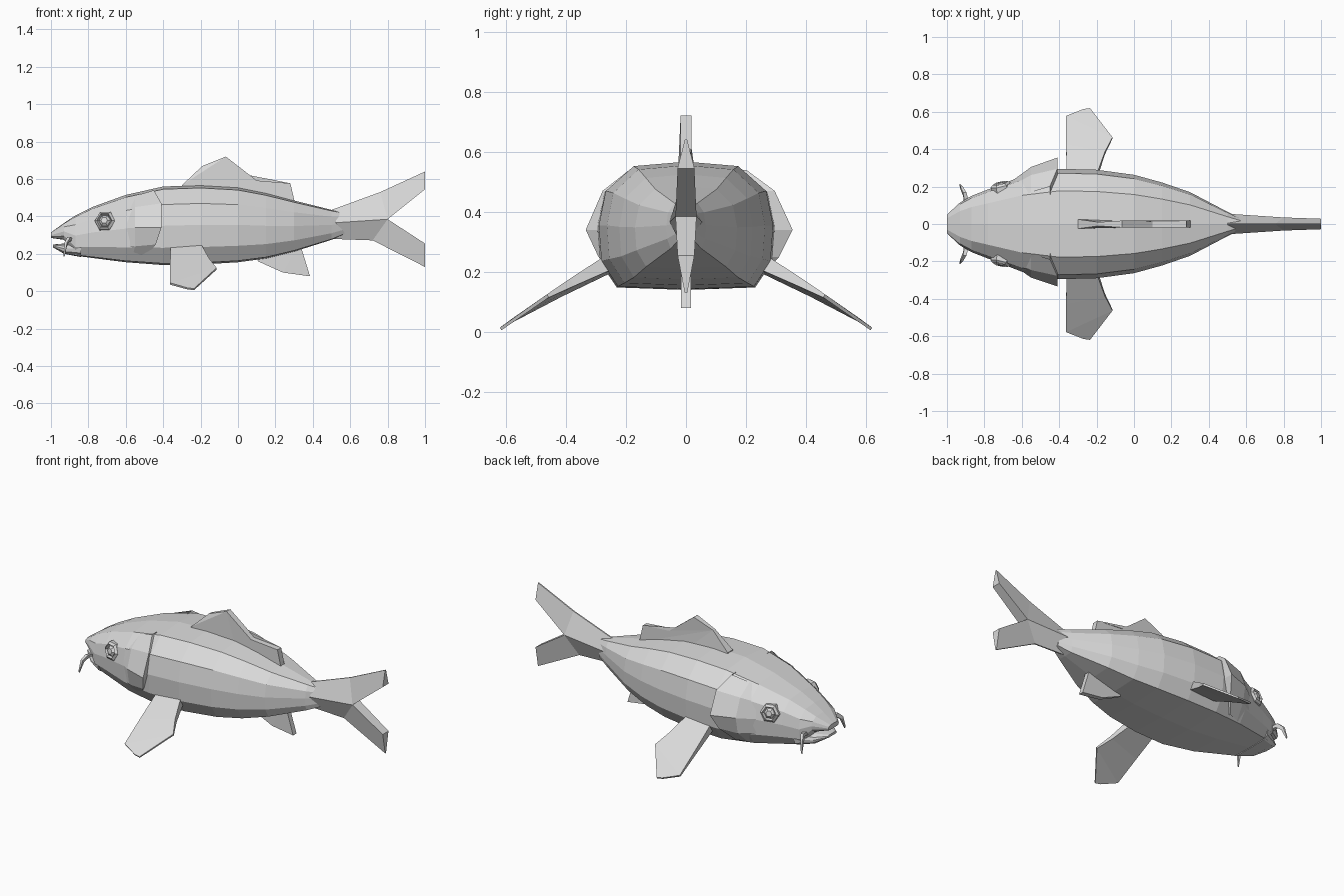
import bpy, bmesh, math
from mathutils import Vector, Matrix

cube = bpy.data.objects.get("Cube")
if cube:
    bpy.data.objects.remove(cube, do_unlink=True)

grey = bpy.data.materials.new("light_grey")
grey.use_nodes = True
grey.diffuse_color = (0.7, 0.7, 0.7, 1)
bsdf = next(n for n in grey.node_tree.nodes if n.type == 'BSDF_PRINCIPLED')
bsdf.inputs["Base Color"].default_value = grey.diffuse_color
bsdf.inputs["Roughness"].default_value = 0.8


def finish(name, bm, mirror=False):
    """Turn a bmesh into a flat shaded object, optionally mirrored across y."""
    bmesh.ops.remove_doubles(bm, verts=bm.verts[:], dist=0.0005)
    bmesh.ops.recalc_face_normals(bm, faces=bm.faces[:])
    mesh = bpy.data.meshes.new(name)
    bm.to_mesh(mesh)
    bm.free()
    mesh.materials.append(grey)
    ob = bpy.data.objects.new(name, mesh)
    bpy.context.collection.objects.link(ob)
    if mirror:
        mod = ob.modifiers.new("mirror", 'MIRROR')
        mod.use_axis = (False, True, False)
        mod.use_mirror_merge = False
    return ob


def skin(name, rows, closed=True, caps=True, mirror=False):
    """Bridge successive rows of points with quads."""
    bm = bmesh.new()
    vr = [[bm.verts.new(p) for p in row] for row in rows]
    n = len(rows[0])
    for a, b in zip(vr, vr[1:]):
        for i in range(n if closed else n - 1):
            j = (i + 1) % n
            bm.faces.new((a[i], a[j], b[j], b[i]))
    if caps:
        bm.faces.new(vr[0])
        bm.faces.new(vr[-1])
    return finish(name, bm, mirror)


def plate(name, outline):
    """Upright fin from (x, z, half thickness) corners."""
    bm = bmesh.new()
    sides = [[bm.verts.new((x, s * t, z)) for x, z, t in outline] for s in (-1, 1)]
    fills = [bm.faces.new(side) for side in sides]
    for i in range(len(outline)):
        j = (i + 1) % len(outline)
        bm.faces.new((sides[0][i], sides[0][j], sides[1][j], sides[1][i]))
    bmesh.ops.triangulate(bm, faces=fills)
    return finish(name, bm)


# Half cross-section as fractions of width and height
HALF = [(0, 1), (.6, .965), (.92, .77), (1, .5), (.97, .22), (.78, .02), (0, 0)]
SECTION = HALF + [(-y, z) for y, z in HALF[-2:0:-1]]


def loft(name, stations):
    return skin(name, [[(x, w * fy, bot + (top - bot) * fz) for fy, fz in SECTION]
                       for x, top, bot, w in stations])


# Body and lower jaw: x, top, bottom, half width
loft("body", [(-1, .315, .285, .05), (-.93, .365, .275, .115), (-.87, .405, .19, .15),
              (-.78, .45, .178, .185), (-.6, .515, .155, .255), (-.4, .56, .14, .295),
              (-.2, .567, .143, .29), (0, .555, .155, .263), (.15, .525, .175, .222),
              (.3, .485, .212, .17), (.5, .435, .275, .065), (.57, .42, .305, .03)])
loft("lower_jaw", [(-.99, .25, .235, .045), (-.93, .255, .2, .1), (-.84, .28, .183, .155)])

# Gill covers: flaring shells with a rim that turns back to the body
GILL = [
    [(-.68, .11, .46), (-.68, .19, .41), (-.68, .21, .33), (-.68, .21, .25), (-.68, .17, .18)],
    [(-.55, .17, .51), (-.55, .262, .45), (-.55, .305, .34), (-.55, .285, .24), (-.57, .21, .165)],
    [(-.45, .2, .54), (-.41, .295, .47), (-.41, .355, .34), (-.44, .31, .25), (-.5, .235, .17)],
]
GILL.append([(x, y * .75, z) for x, y, z in GILL[2]])
for side, s in (("left", -.94), ("right", 1)):
    skin(side + "_gill_cover", [[(x, s * y, z) for x, y, z in row] for row in GILL],
         closed=False, caps=False)

# Dorsal and anal fins
plate("dorsal_fin", [(-.3, .55, .025), (-.3, .567, .025), (-.19, .67, .01), (-.065, .72, .018),
                     (.1, .592, .018), (.28, .577, .018), (.305, .47, .018), (0, .5, .018)])
plate("anal_fin", [(.1, .18, .01), (.107, .16, .01), (.24, .1, .014), (.385, .08, .016),
                   (.33, .26, .016)])

# Tail lobes: thin outer edge, thick inner edge
FORK = [(.5, .365, .055), (.8, .385, .035)]
LOBES = {"upper_tail_lobe": ([(.5, .435), (.76, .53), (1, .64)], FORK + [(1, .545, .028)]),
         "lower_tail_lobe": ([(.5, .28), (.72, .272), (1, .13)], FORK + [(1, .255, .028)])}
for name, (outer, inner) in LOBES.items():
    skin(name, [[(ox, -.004, oz), (ox, .004, oz), (ix, t, iz), (ix, -t, iz)]
                for (ox, oz), (ix, iz, t) in zip(outer, inner)])

# Pectoral fins: leading and trailing points, slab thins towards the tip
down = Vector((0, .55, .84))
FIN = [((-.36, .25, .225), (-.2, .25, .235), .026), ((-.363, .42, .13), (-.155, .38, .165), .014),
       ((-.363, .575, .04), (-.115, .46, .12), .006), ((-.27, .612, .014), (-.235, .617, .01), .005)]
skin("pectoral_fins", [[Vector(p) + down * k * t for p, k in ((a, 1), (b, 1), (b, -1), (a, -1))]
                       for a, b, t in FIN], mirror=True)

# Eyes: six-sided raised socket with a faceted eyeball
facing = Vector((-.25, 1, .2)).to_track_quat('Z', 'Y').to_matrix().to_4x4()
place = Matrix.Translation((-.71, .2, .375)) @ facing


def hexagon(r, h):
    return [place @ Vector((r * math.cos(k * math.pi / 3), r * math.sin(k * math.pi / 3), h))
            for k in range(6)]


skin("eye_sockets", [hexagon(.06, -.03), hexagon(.056, .008), hexagon(.042, .02),
                     hexagon(.034, .004)], caps=False, mirror=True)
skin("eyeballs", [hexagon(.036, -.01), hexagon(.032, .01), hexagon(.018, .022)], mirror=True)

# Barbels: tapered square whiskers
WHISKER = [(-.895, .11, .27, .011), (-.905, .16, .28, .009), (-.92, .19, .255, .007),
           (-.93, .21, .19, .003)]
skin("barbels", [[(x - r, y - r, z - r), (x + r, y - r, z - r), (x + r, y + r, z + r),
                  (x - r, y + r, z + r)] for x, y, z, r in WHISKER], mirror=True)
